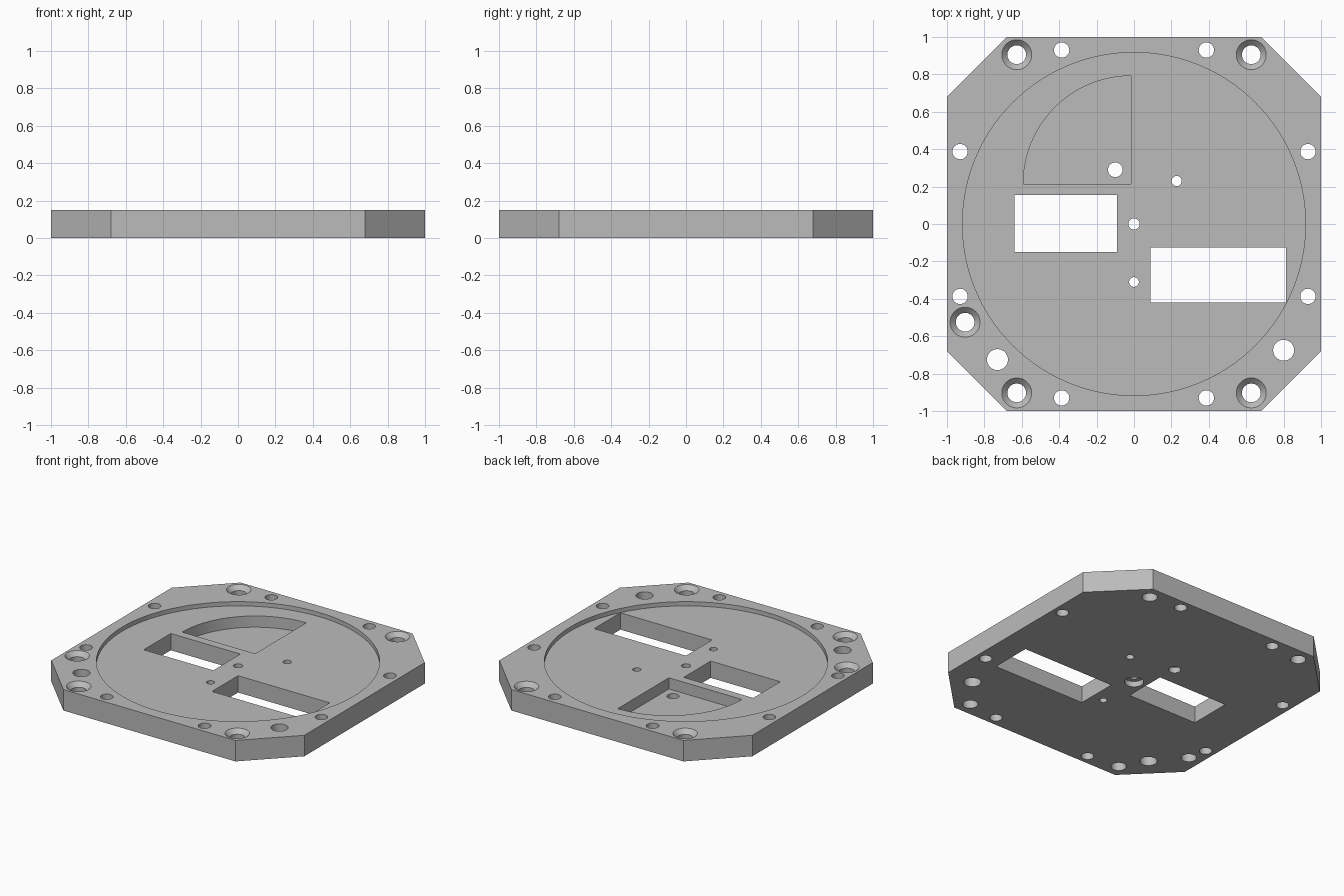
import bpy, math

if "Cube" in bpy.data.objects:
    bpy.data.objects.remove(bpy.data.objects["Cube"])

T = 0.15          # plate thickness
FLOOR = 0.12      # round recess floor
POCKET = 0.04     # quarter pocket floor

grey = bpy.data.materials.new("light grey")
grey.diffuse_color = (0.5, 0.5, 0.5, 1)
grey.use_nodes = True
grey.node_tree.nodes["Principled BSDF"].inputs["Base Color"].default_value = grey.diffuse_color


def loft(name, rings):
    """Closed solid through a stack of rings, each (outline points, z)."""
    n = len(rings[0][0])
    verts = [(x, y, z) for pts, z in rings for x, y in pts]
    faces = [list(range(n))[::-1], [(len(rings) - 1) * n + i for i in range(n)]]
    for r in range(len(rings) - 1):
        for i in range(n):
            j = (i + 1) % n
            faces.append([r * n + i, r * n + j, (r + 1) * n + j, (r + 1) * n + i])
    me = bpy.data.meshes.new(name)
    me.from_pydata(verts, [], faces)
    ob = bpy.data.objects.new(name, me)
    bpy.context.collection.objects.link(ob)
    return ob


def circle(x, y, r, n=48):
    return [(x + r * math.cos(math.tau * i / n), y + r * math.sin(math.tau * i / n))
            for i in range(n)]


def rect(x0, x1, y0, y1):
    return [(x0, y0), (x1, y0), (x1, y1), (x0, y1)]


# Square plate with chamfered corners
c = 0.68
plate = loft("base_plate", [([(c, -1), (1, -c), (1, c), (c, 1),
                              (-c, 1), (-1, c), (-1, -c), (-c, -1)], z) for z in (0, T)])
plate.data.materials.append(grey)
bpy.context.view_layer.objects.active = plate
plate.select_set(True)


def cut(rings):
    tool = loft("cutter", rings)
    tool.hide_render = True
    tool.data.materials.append(grey)
    mod = plate.modifiers.new("cut", 'BOOLEAN')
    mod.operation = 'DIFFERENCE'
    mod.solver = 'EXACT'
    mod.object = tool
    bpy.ops.object.modifier_apply(modifier=mod.name)
    bpy.data.objects.remove(tool)


def cut_prism(pts, z0=-0.1, z1=0.3):
    cut([(pts, z0), (pts, z1)])


# Shallow round recess
cut_prism(circle(0, 0, 0.917, 128), FLOOR)

# Quarter-round pocket
px, py, pr = -0.015, 0.215, 0.577
arc = [(px + pr * math.cos(a), py + pr * math.sin(a))
       for a in (math.pi / 2 * (1 + i / 32) for i in range(33))]
cut_prism([(px, py)] + arc, POCKET)

# Rectangular windows
cut_prism(rect(-0.64, -0.09, -0.15, 0.155))
cut_prism(rect(0.088, 0.813, -0.42, -0.125))

# Edge holes, two per side
for s in (-1, 1):
    for t in (-1, 1):
        cut_prism(circle(s * 0.387, t * 0.93, 0.041))
        cut_prism(circle(s * 0.93, t * 0.387, 0.041))

# Plain holes
for x, y, r in ((-0.73, -0.725, 0.056), (0.8, -0.675, 0.056), (0, 0, 0.03),
                (0, -0.31, 0.026), (0.228, 0.23, 0.027), (-0.1, 0.29, 0.039)):
    cut_prism(circle(x, y, r))

# Counterbore under the centre hole
cut_prism(circle(0, 0, 0.062), -0.1, 0.04)

# Countersunk screw holes
for x, y in ((-0.627, 0.905), (0.627, 0.905), (-0.627, -0.903), (0.627, -0.903),
             (-0.903, -0.525)):
    cut([(circle(x, y, 0.05), -0.1), (circle(x, y, 0.05), T - 0.03),
         (circle(x, y, 0.08), T), (circle(x, y, 0.08), 0.3)])

bpy.ops.object.shade_smooth_by_angle(angle=math.radians(30))
